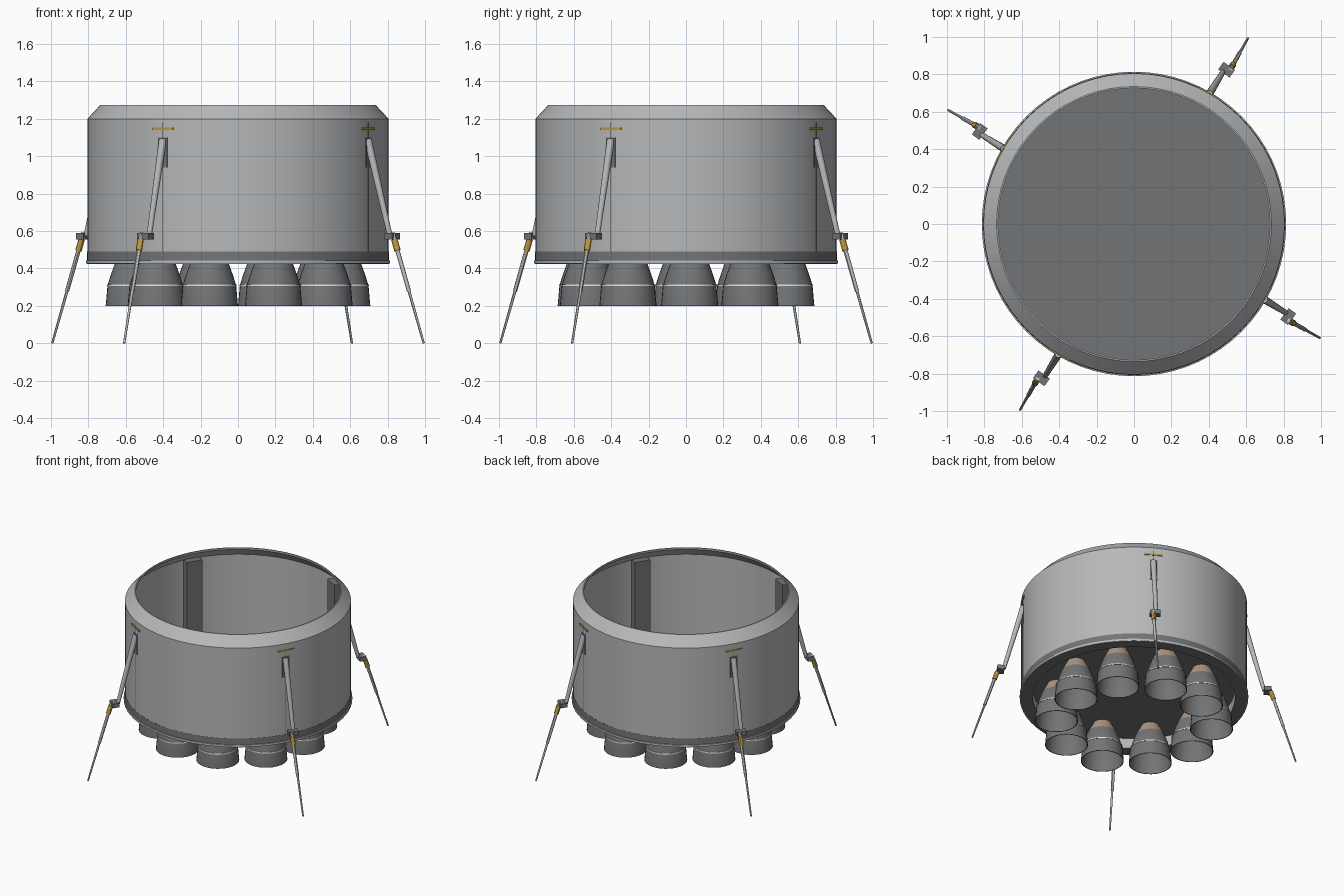
import bpy, bmesh, math
from mathutils import Vector, Matrix

if "Cube" in bpy.data.objects:
    bpy.data.objects.remove(bpy.data.objects["Cube"])


def material(name, rgb):
    m = bpy.data.materials.new(name)
    m.diffuse_color = (*rgb, 1)
    m.use_nodes = True
    m.node_tree.nodes["Principled BSDF"].inputs["Base Color"].default_value = m.diffuse_color
    return m


LIGHT = material("light grey metal", (0.47, 0.48, 0.49))
DARK = material("dark grey metal", (0.17, 0.175, 0.18))
TAN = material("tan throat", (0.42, 0.32, 0.24))
GOLD = material("gold", (0.50, 0.31, 0.05))
WHITE = material("pale ring", (0.75, 0.75, 0.75))


def finish(name, bm, mat, smooth=True):
    bmesh.ops.recalc_face_normals(bm, faces=bm.faces)
    me = bpy.data.meshes.new(name)
    bm.to_mesh(me)
    bm.free()
    me.materials.append(mat)
    ob = bpy.data.objects.new(name, me)
    bpy.context.collection.objects.link(ob)
    if smooth:
        bpy.ops.object.select_all(action='DESELECT')
        bpy.context.view_layer.objects.active = ob
        ob.select_set(True)
        bpy.ops.object.shade_smooth_by_angle(angle=math.radians(30))
    return ob


def lathe(name, profile, mat, sides=72, center=(0, 0)):
    """Revolve a closed (radius, z) profile about a vertical axis."""
    bm = bmesh.new()
    rings = []
    for i in range(sides):
        a = 2 * math.pi * i / sides
        rings.append([bm.verts.new((center[0] + r * math.cos(a),
                                    center[1] + r * math.sin(a), z)) for r, z in profile])
    n = len(profile)
    for i in range(sides):
        p, q = rings[i], rings[(i + 1) % sides]
        for j in range(n):
            k = (j + 1) % n
            bm.faces.new((p[j], q[j], q[k], p[k]))
    return finish(name, bm, mat)


def rod(name, a, b, r1, r2, mat, sides=12):
    """Tapered round rod between two points."""
    a, b = Vector(a), Vector(b)
    bm = bmesh.new()
    m = Matrix.Translation((a + b) / 2) @ (b - a).to_track_quat('Z', 'Y').to_matrix().to_4x4()
    bmesh.ops.create_cone(bm, cap_ends=True, segments=sides, radius1=r1, radius2=r2,
                          depth=(b - a).length, matrix=m)
    return finish(name, bm, mat)


def box(name, center, size, angle, mat):
    """Box whose first size axis points along the given heading."""
    bm = bmesh.new()
    bmesh.ops.create_cube(bm, size=1, matrix=Matrix.Translation(center)
                          @ Matrix.Rotation(angle, 4, 'Z') @ Matrix.Diagonal((*size, 1)))
    return finish(name, bm, mat, False)


# Hull: thin wall with a tapered upper lip, base band and flange
lathe("hull", [(0.805, 0.485), (0.805, 1.2), (0.735, 1.275), (0.727, 1.275),
               (0.727, 1.262), (0.79, 1.195), (0.79, 0.485)], LIGHT)
lathe("base_band", [(0.725, 0.424), (0.808, 0.424), (0.806, 0.49), (0.725, 0.49)], DARK)
lathe("base_flange", [(0.80, 0.425), (0.814, 0.425), (0.814, 0.442), (0.80, 0.442)], LIGHT)
lathe("inner_base_wall", [(0.72, 0.427), (0.726, 0.427), (0.726, 0.51), (0.72, 0.51)], LIGHT)

# Engine deck
bm = bmesh.new()
bmesh.ops.create_cone(bm, cap_ends=True, segments=72, radius1=0.792, radius2=0.792,
                      depth=0.02, matrix=Matrix.Translation((0, 0, 0.515)))
finish("engine_deck", bm, DARK)

# Ring of ten engines
for i in range(10):
    a = math.radians(2 + 36 * i)
    c = (0.555 * math.cos(a), 0.555 * math.sin(a))
    lathe("nozzle", [(0.153, 0.198), (0.143, 0.31), (0.124, 0.37), (0.104, 0.425),
                     (0.098, 0.425), (0.118, 0.37), (0.137, 0.31), (0.148, 0.198)],
          DARK, 32, c)
    lathe("nozzle_ring", [(0.140, 0.305), (0.1465, 0.305), (0.1455, 0.313), (0.140, 0.313)],
          WHITE, 32, c)
    lathe("nozzle_throat", [(0.104, 0.425), (0.078, 0.475), (0.058, 0.515),
                            (0.052, 0.515), (0.072, 0.475), (0.098, 0.425)], TAN, 32, c)

# Four landing legs with their housings
for i in range(4):
    ang = math.radians(-30 + 90 * i)
    turn = Matrix.Rotation(math.radians(90 * i), 3, 'Z')

    def at(x, y, z):
        return turn @ Vector((x, y, z))

    def radial(r, z):
        return Vector((r * math.cos(ang), r * math.sin(ang), z))

    box("leg_housing", radial(0.765, 0.84), (0.07, 0.12, 0.72), ang, DARK)
    box("leg_slot", radial(0.803, 1.02), (0.008, 0.055, 0.16), ang, DARK)
    box("leg_seam", radial(0.803, 0.83), (0.006, 0.006, 0.70), ang, DARK)
    box("gold_bar", radial(0.805, 1.146), (0.008, 0.13, 0.014), ang, GOLD)

    # Upper strut, knuckle block, collar and stepped lower strut
    lean = math.atan2(-0.21, 0.295) + math.radians(90 * i)
    rod("upper_strut", at(0.694, -0.402, 1.09), at(0.812, -0.475, 0.575), 0.021, 0.014, LIGHT)
    box("knuckle", at(0.825, -0.495, 0.572), (0.05, 0.075, 0.033), lean, DARK)
    top, foot = Vector((0.826, -0.515, 0.59)), Vector((0.993, -0.609, 0.0))

    def along(t):
        return turn @ top.lerp(foot, t)

    rod("gold_collar", along(0.06), along(0.16), 0.017, 0.017, GOLD)
    rod("lower_strut", along(0.0), along(0.53), 0.012, 0.011, LIGHT)
    rod("foot_strut", along(0.52), along(1.0), 0.008, 0.006, LIGHT)
